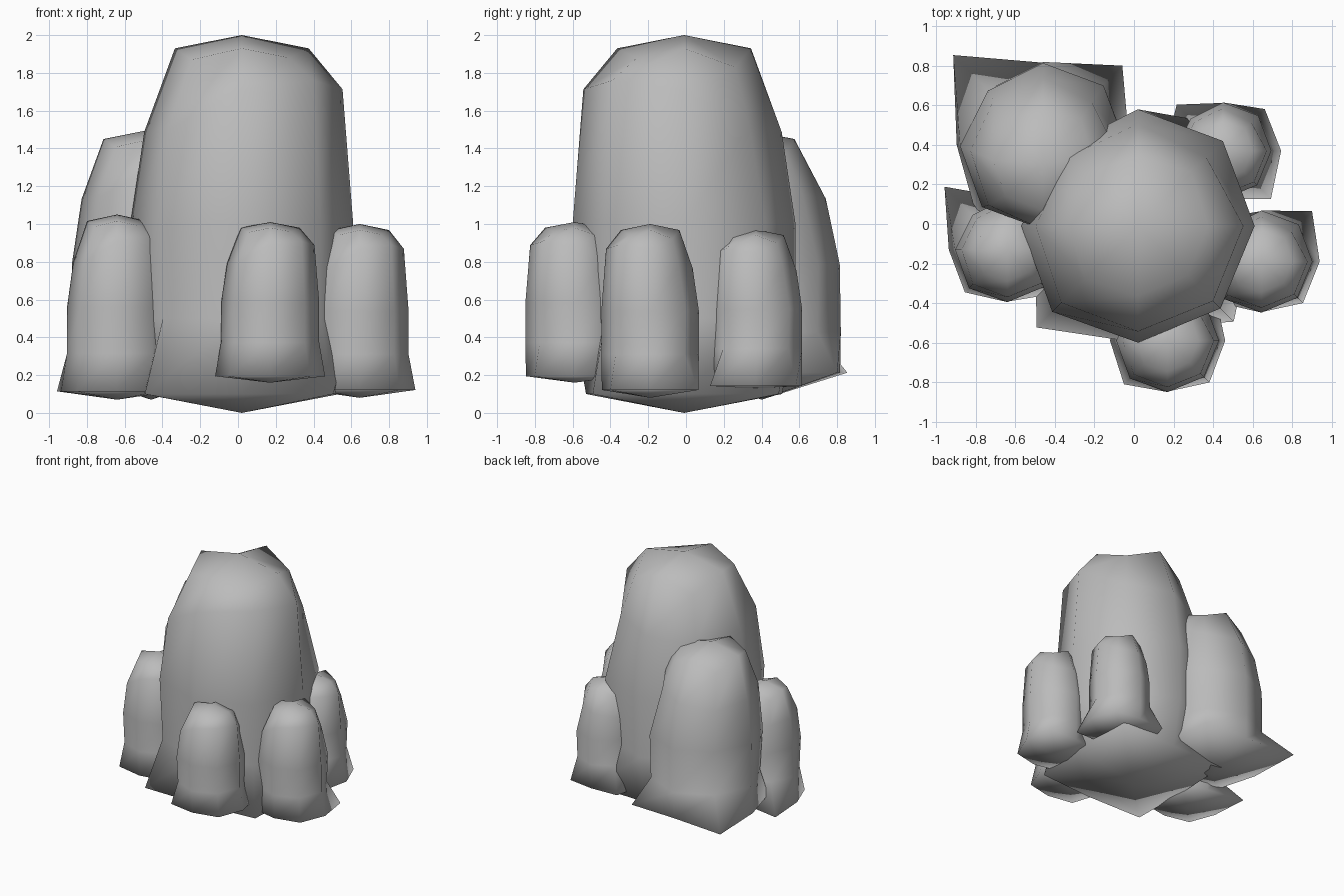
import bpy
import bmesh
from math import cos, pi
from mathutils import Vector, Matrix

old = bpy.data.objects.get("Cube")
if old:
    bpy.data.objects.remove(old, do_unlink=True)

stone = bpy.data.materials.new("grey_stone")
stone.use_nodes = True
grey = (0.5, 0.5, 0.5, 1)
stone.diffuse_color = grey
bsdf = stone.node_tree.nodes["Principled BSDF"]
bsdf.inputs["Base Color"].default_value = grey
bsdf.inputs["Roughness"].default_value = 0.9

SIDES = 8
NORTH_EAST, NORTH_WEST, SOUTH_WEST, SOUTH_EAST = 1, 3, 5, 7

# Corners that differ from the regular shape: height fraction, radius factor
SPECIAL = {
    ("middle", NORTH_EAST): (0.5, 1.03),
    ("middle", SOUTH_WEST): (0.5, 1.04),
    ("shoulder", NORTH_EAST): (0.76, 0.83),
    ("shoulder", SOUTH_WEST): (0.75, 0.93),
    ("crown", NORTH_EAST): (0.915, 0.65),
    ("crown", SOUTH_EAST): (0.94, 0.6),
}


def ring_shape(level, side, flare, foot_width, foot_rise):
    """Height fraction and radius factor of one corner of one ring."""
    if (level, side) in SPECIAL:
        return SPECIAL[level, side]
    lean = cos(side * 2 * pi / SIDES - 0.75 * pi)   # 1 on the worn back corner
    corner = side % 2
    worn = 0.06 if side == NORTH_WEST else 0
    if level == "base":                             # squarish flared foot
        if corner:
            return foot_rise, flare[side // 2]
        return foot_rise, foot_width if side % 4 == 0 else min(foot_width, 0.99)
    if level == "low":
        return 0.25, 1.0 - worn
    if level == "middle":
        return 0.5, 1.0 - worn
    if level == "shoulder":
        return 0.8 - 0.08 * lean, 0.89 - 0.02 * lean - worn / 2
    return 0.965 - corner * (0.03 + 0.03 * lean), 0.6 + 0.04 * corner


def make_rock(name, x, y, radius, bottom, top, flare, foot_width, foot_rise, lean_y=0):
    bm = bmesh.new()
    height = top - bottom

    def add_point(out, h):
        return bm.verts.new(out + Vector((x, y + lean_y * h ** 4, bottom + h * height)))

    rings = []
    for level in ("base", "low", "middle", "shoulder", "crown"):
        ring = []
        for side in range(SIDES):
            h, r = ring_shape(level, side, flare, foot_width, foot_rise)
            turn = Matrix.Rotation(side * 2 * pi / SIDES, 3, "Z")
            ring.append(add_point(turn @ Vector((r * radius, 0, 0)), h))
        rings.append(ring)
    foot = add_point(Vector(), 0)
    peak = add_point(Vector(), 1)
    for i in range(SIDES):
        j = (i + 1) % SIDES
        for a, b in zip(rings, rings[1:]):
            bm.faces.new((a[i], a[j], b[j], b[i]))
        bm.faces.new((foot, rings[0][j], rings[0][i]))
        bm.faces.new((peak, rings[-1][i], rings[-1][j]))
    for face in bm.faces:
        face.smooth = True
    bmesh.ops.recalc_face_normals(bm, faces=bm.faces)
    mesh = bpy.data.meshes.new(name)
    bm.to_mesh(mesh)
    bm.free()
    mesh.materials.append(stone)
    rock = bpy.data.objects.new(name, mesh)
    bpy.context.collection.objects.link(rock)


# Name, centre, radius, bottom, top, foot flare at the four corners, foot width and rise
make_rock("main_rock", 0.02, -0.01, 0.59, 0, 2.0, (1.2, 1.2, 1.23, 1.16), 0.88, 0.05)
make_rock("back_rock", -0.46, 0.4, 0.42, 0.07, 1.5, (1.35, 1.53, 1.15, 1.2), 1.04, 0.1, -0.09)
make_rock("right_rock", -0.64, -0.13, 0.265, 0.07, 1.05, (1.2, 1.7, 1.15, 1.2), 1.12, 0.045)
make_rock("left_rock", 0.645, -0.19, 0.258, 0.08, 1.0, (1.4, 1.2, 1.15, 1.15), 1.14, 0.045)
make_rock("front_rock", 0.17, -0.59, 0.26, 0.16, 1.01, (1.3, 1.3, 1.2, 1.15), 1.12, 0.04)
make_rock("back_left_rock", 0.45, 0.37, 0.245, 0.13, 0.97, (1.22, 1.35, 1.2, 1.4), 1.2, 0.015)
